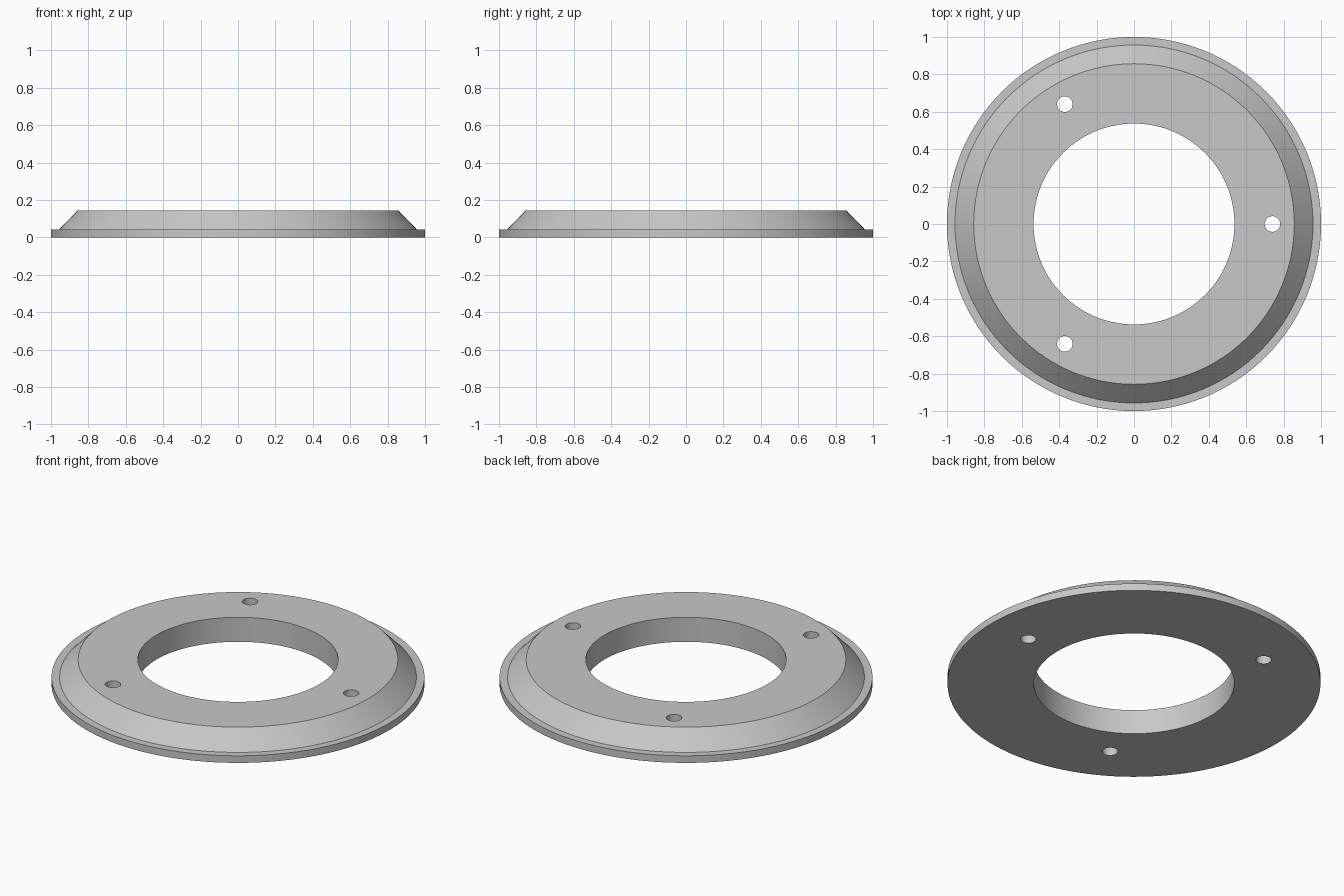
import bpy
import bmesh
from math import radians, tau
from mathutils import Matrix, Vector

cube = bpy.data.objects.get("Cube")
if cube:
    bpy.data.objects.remove(cube, do_unlink=True)

SEGMENTS = 128
HEIGHT = 0.145
HOLE_RADIUS = 0.042
HOLE_CIRCLE = 0.74

grey = bpy.data.materials.new("plain_grey")
grey.use_nodes = True
grey.diffuse_color = (0.58, 0.58, 0.58, 1)
grey.node_tree.nodes["Principled BSDF"].inputs["Base Color"].default_value = grey.diffuse_color


def mesh_object(name, bm):
    bmesh.ops.recalc_face_normals(bm, faces=bm.faces)
    mesh = bpy.data.meshes.new(name)
    bm.to_mesh(mesh)
    bm.free()
    mesh.materials.append(grey)
    obj = bpy.data.objects.new(name, mesh)
    bpy.context.collection.objects.link(obj)
    return obj


# Flanged ring: closed cross-section (radius, height) turned around z
profile = [(0.537, 0), (1, 0), (1, 0.042), (0.957, 0.042),
           (0.857, HEIGHT), (0.537, HEIGHT)]
bm = bmesh.new()
points = [bm.verts.new((r, 0, z)) for r, z in profile]
edges = [bm.edges.new((a, b)) for a, b in zip(points, points[1:] + points[:1])]
bmesh.ops.spin(bm, geom=points + edges, axis=(0, 0, 1), cent=(0, 0, 0),
               angle=tau, steps=SEGMENTS, use_duplicate=False)
bmesh.ops.remove_doubles(bm, verts=bm.verts, dist=0.0001)
ring = mesh_object("flanged_ring", bm)

# Three evenly spaced bolt hole cutters
bm = bmesh.new()
for i in range(3):
    turn = Matrix.Rotation(i * tau / 3, 4, "Z")
    centre = Matrix.Translation(Vector((HOLE_CIRCLE, 0, HEIGHT / 2)))
    bmesh.ops.create_cone(bm, cap_ends=True, segments=32, radius1=HOLE_RADIUS,
                          radius2=HOLE_RADIUS, depth=HEIGHT * 2, matrix=turn @ centre)
cutter = mesh_object("bolt_hole_cutter", bm)
cutter.hide_render = True

# Cut the holes and keep crisp rims
cut = ring.modifiers.new("bolt_holes", "BOOLEAN")
cut.operation = "DIFFERENCE"
cut.solver = "EXACT"
cut.object = cutter
bpy.ops.object.select_all(action="DESELECT")
ring.select_set(True)
bpy.context.view_layer.objects.active = ring
bpy.ops.object.modifier_apply(modifier=cut.name)
bpy.data.objects.remove(cutter, do_unlink=True)
bpy.ops.object.shade_smooth_by_angle(angle=radians(30))
